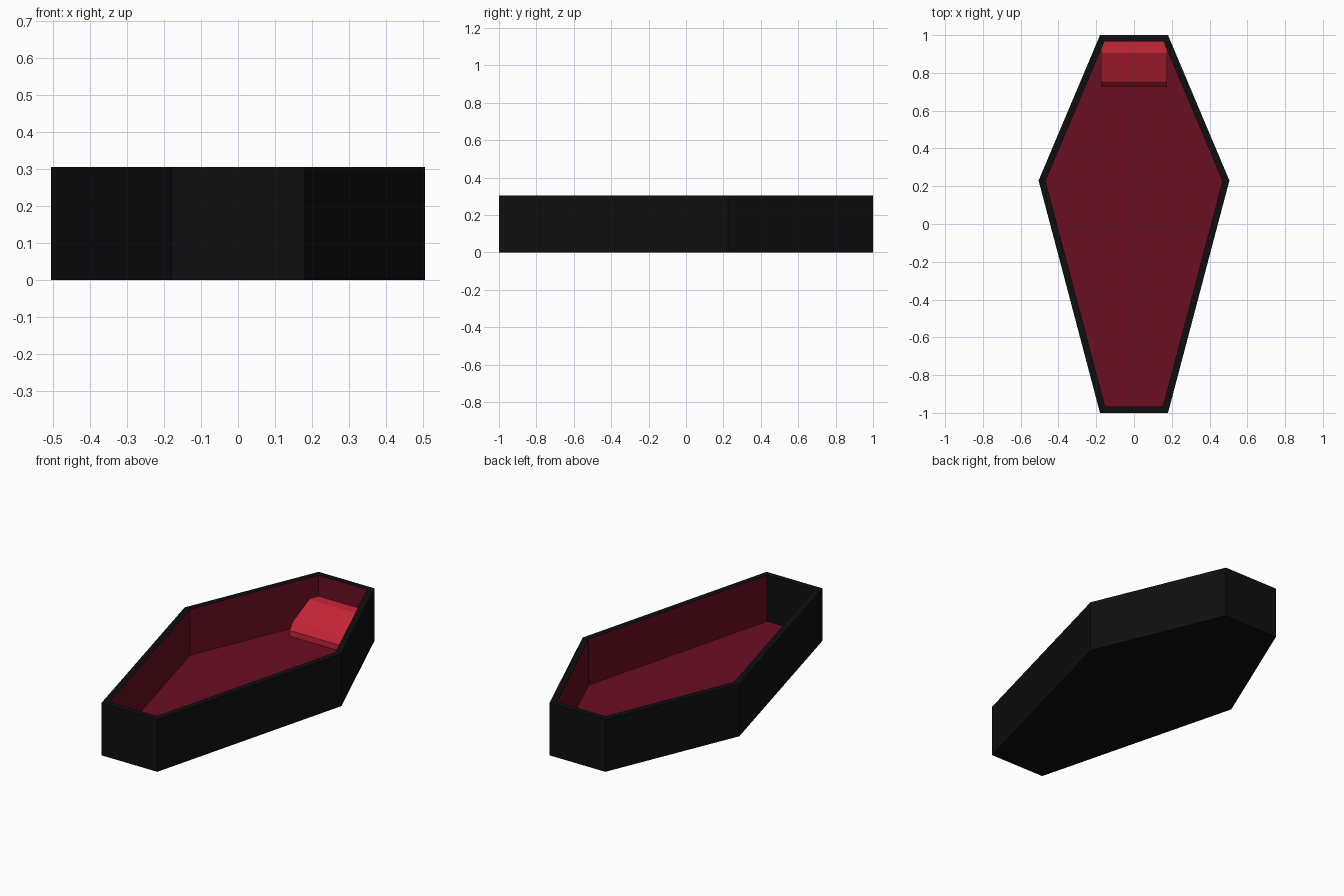
import bpy
import bmesh

cube = bpy.data.objects.get("Cube")
if cube:
    bpy.data.objects.remove(cube, do_unlink=True)

HEIGHT = 0.305
WALL = 0.035
FLOOR = 0.037


def make_material(name, rgb):
    mat = bpy.data.materials.new(name)
    mat.use_nodes = True
    color = (*rgb, 1.0)
    mat.diffuse_color = color
    bsdf = mat.node_tree.nodes["Principled BSDF"]
    bsdf.inputs["Base Color"].default_value = color
    bsdf.inputs["Roughness"].default_value = 0.8
    return mat


def make_prism(bm, points, offset):
    """Closed prism from a planar outline; returns the far cap."""
    base = bm.faces.new([bm.verts.new(p) for p in points])
    geom = bmesh.ops.extrude_face_region(bm, geom=[base])["geom"]
    verts = [g for g in geom if isinstance(g, bmesh.types.BMVert)]
    bmesh.ops.translate(bm, verts=verts, vec=offset)
    bmesh.ops.recalc_face_normals(bm, faces=bm.faces[:])
    return next(g for g in geom if isinstance(g, bmesh.types.BMFace))


def finish(bm, name, materials):
    mesh = bpy.data.meshes.new(name)
    bm.to_mesh(mesh)
    bm.free()
    for mat in materials:
        mesh.materials.append(mat)
    obj = bpy.data.objects.new(name, mesh)
    bpy.context.collection.objects.link(obj)
    return obj


black = make_material("black_lacquer", (0.0045, 0.0045, 0.0045))
lining = make_material("dark_red_lining", (0.145, 0.0044, 0.016))
cushion = make_material("red_cushion", (0.56, 0.018, 0.038))

# Six-sided open box, hollowed from the top
half = [(0.18, -1.0), (0.505, 0.23), (0.18, 1.0)]
outline = half + [(-x, y) for x, y in reversed(half)]
bm = bmesh.new()
top = make_prism(bm, [(x, y, 0) for x, y in outline], (0, 0, HEIGHT))
bmesh.ops.inset_region(bm, faces=[top], thickness=WALL, use_even_offset=True)
walls = bmesh.ops.inset_region(bm, faces=[top], thickness=0, depth=0)["faces"]
for v in top.verts:
    v.co.z = FLOOR
bm.normal_update()

# Red lining on the floor and inner walls, foot wall left black
top.material_index = 1
for f in walls:
    if f.normal.y < 0.9:
        f.material_index = 1
finish(bm, "casket_box", [black, lining])

# Pillow: sloped side profile extruded across the head end
profile = [(0.725, 0.03), (0.725, 0.07), (0.755, 0.11),
           (0.905, 0.183), (0.975, 0.183), (0.975, 0.03)]
bm = bmesh.new()
make_prism(bm, [(-0.175, y, z) for y, z in profile], (0.35, 0, 0))
finish(bm, "pillow", [cushion])
